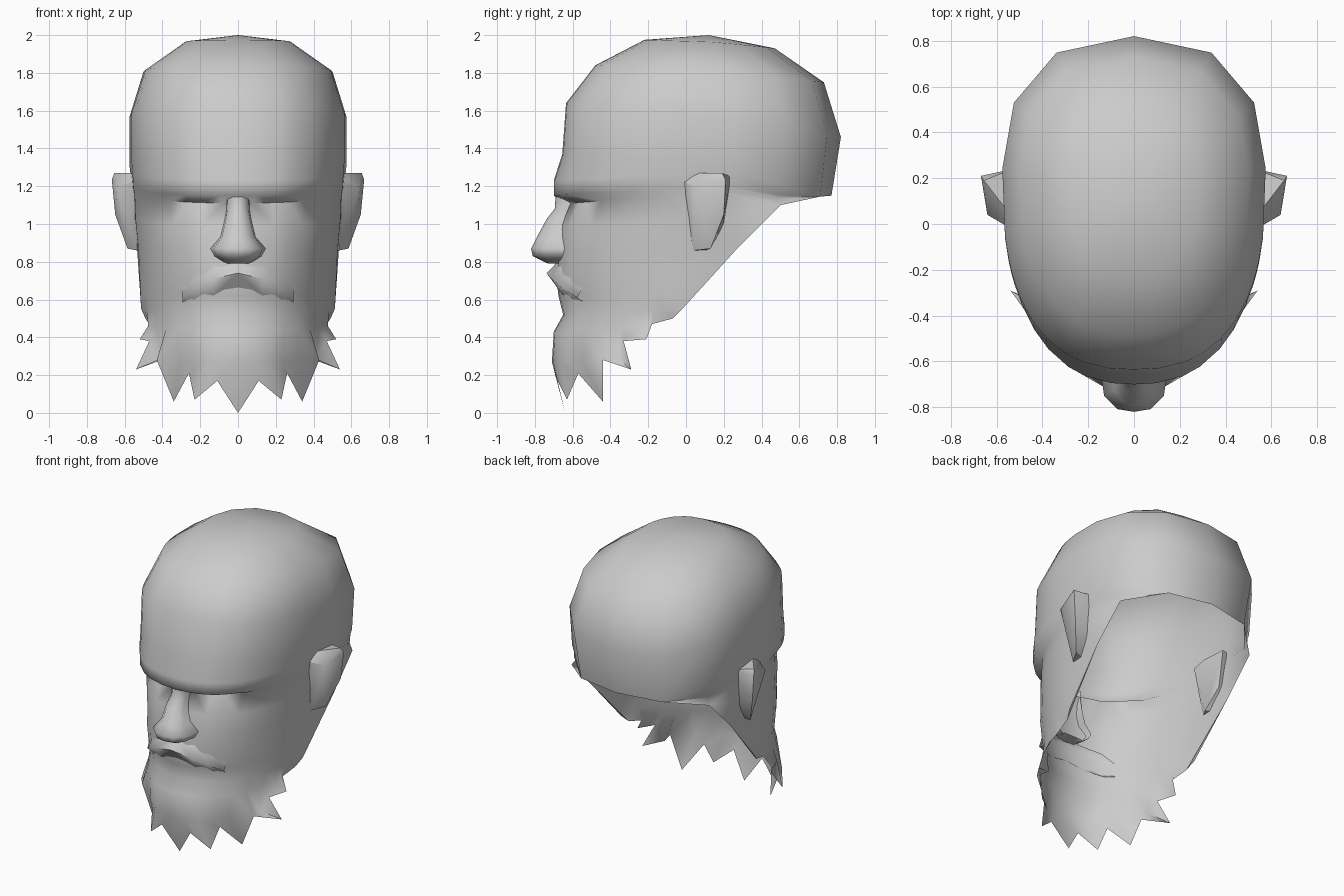
import bpy, bmesh, math

if "Cube" in bpy.data.objects:
    bpy.data.objects.remove(bpy.data.objects["Cube"])

skin = bpy.data.materials.new("stone_grey")
skin.diffuse_color = (0.6, 0.6, 0.6, 1)
skin.use_nodes = True
skin.node_tree.nodes["Principled BSDF"].inputs["Base Color"].default_value = skin.diffuse_color


def make(name, verts, faces, angle=70, hull=False):
    """Right half of a part, mirrored across x = 0 and smooth shaded."""
    bm = bmesh.new()
    vs = [bm.verts.new(v) for v in verts]
    if hull:
        bmesh.ops.convex_hull(bm, input=vs)
    for f in faces:
        bm.faces.new([vs[i] for i in f])
    bmesh.ops.remove_doubles(bm, verts=bm.verts, dist=0.0005)
    me = bpy.data.meshes.new(name)
    bm.to_mesh(me)
    bm.free()
    me.materials.append(skin)
    ob = bpy.data.objects.new(name, me)
    bpy.context.collection.objects.link(ob)
    mod = ob.modifiers.new("mirror", 'MIRROR')
    mod.use_clip = True
    bpy.ops.object.select_all(action='DESELECT')
    ob.select_set(True)
    bpy.context.view_layer.objects.active = ob
    bpy.ops.object.shade_smooth_by_angle(angle=math.radians(angle))
    return ob


def grid(rows):
    """Flatten rows of points and join neighbouring rows with quads."""
    n = len(rows[0])
    verts = [p for r in rows for p in r]
    faces = [(i * n + j, (i + 1) * n + j, (i + 1) * n + j + 1, i * n + j + 1)
             for i in range(len(rows) - 1) for j in range(n - 1)]
    return verts, faces


# Columns around the head: angle from the front, and the open lower rim
# (beard tips and notches, jaw edge, back of skull)
angles = [0, 7, 18, 26, 37, 46, 55, 62, 66, 70, 77, 92, 117, 149, 180]
rim = [(0, -.64, 0), (.11, -.68, .17), (.23, -.63, .07), (.26, -.57, .21),
       (.34, -.44, .06), (.43, -.44, .28), (.54, -.29, .23), (.47, -.33, .38),
       (.52, -.21, .39), (.47, -.18, .47), (.49, -.07, .50), (.535, .28, .88),
       (.53, .5, 1.10), (.31, .71, 1.145), (0, .77, 1.15)]
# Rings from crown to beard: z front, z side, z back, y front, y back, half width, roundness
rings = [(2.0, 2.0, 2.0, .12, .12, 0, 2),
         (1.975, 1.965, 1.93, -.22, .47, .28, 2.3),
         (1.84, 1.81, 1.75, -.48, .73, .50, 2.4),
         (1.64, 1.57, 1.46, -.635, .82, .575, 2.5),
         (1.37, 1.32, 1.15, -.655, .77, .575, 2.5),
         (1.23, 1.27, 1.15, -.70, .77, .57, 2.4),
         (1.15, 1.20, 1.10, -.70, .77, .565, 2.4),
         (1.11, 1.17, 1.10, -.64, .77, .56, 2.2),
         (.99, 1.03, 1.0, -.66, .77, .555, 2.2),
         (.85, .87, .9, -.67, .77, .54, 2.2),
         (.74, .76, .8, -.69, .77, .535, 2.15),
         (.62, .65, .8, -.675, .77, .53, 2.15),
         (.52, .56, .8, -.65, .77, .525, 2.2),
         (.43, .47, .8, -.70, .77, .515, 2.2),
         (.27, .29, .8, -.71, .77, .49, 2.2)]
rows = []
for k, (zf, zs, zb, yf, yb, w, n) in enumerate(rings):
    row = []
    yc = .12 if k < 2 else .2
    for j, a in enumerate(angles):
        s, c = math.sin(math.radians(a)), math.cos(math.radians(a))
        z = zs + ((zf if c > 0 else zb) - zs) * abs(c)
        y = yc + ((yf if c > 0 else yb) - yc) * abs(c) ** (2 / n)
        x = w * abs(s) ** (2 / n) if 0 < j < len(angles) - 1 else 0
        if k == 7 and 1 <= j <= 4:      # eye sockets
            y += .035
        if z < rim[j][2] + .03:
            x, y, z = rim[j]
        row.append((x, y, z))
    rows.append(row)
rows.append(rim)

# Head shell: drop the collapsed cells that lie along the rim
verts, faces = grid(rows)
clean = []
for f in faces:
    keep = []
    for i in f:
        if all(math.dist(verts[i], verts[q]) > .0005 for q in keep):
            keep.append(i)
    if len(keep) > 2:
        clean.append(keep)
make("head_and_beard", verts, clean, 80)

# Nose: z at the ridge, y at the ridge, half width at the base
nose = [(1.15, -.69, .06), (1.08, -.695, .062), (1.03, -.735, .07),
        (.93, -.79, .095), (.87, -.82, .145), (.83, -.812, .125), (.79, -.73, .07)]
rows = [[(0, y, z), (w * .5, y + .012, z), (w * .9, y + .07 if z < 1 else y + .04, z),
         (w * 1.05, -.60, z)] for z, y, w in nose]
rows.append([(0, -.60, .80), (.03, -.60, .80), (.06, -.60, .80), (.07, -.60, .80)])
make("nose", *grid(rows), 75)

# Moustache: x, then (y, z) of the upper, middle and lower edges
stache = [(0, -.67, .81, -.738, .74, -.67, .65), (.13, -.65, .79, -.712, .71, -.65, .62),
          (.23, -.59, .75, -.655, .66, -.58, .58), (.295, -.54, .68, -.575, .61, -.53, .58)]
rows = [[(x, s[e], s[e + 1]) for x, *s in stache] for e in (0, 2, 4)]
make("moustache", *grid(rows), 75)

# Ears: wedge flaring out towards the back
ear = [(.52, -.03, 1.23), (.54, .04, 1.27), (.655, .19, 1.27), (.668, .21, 1.235),
       (.64, .04, 1.20), (.65, .20, 1.05), (.585, .13, .87), (.535, .04, .86),
       (.53, .24, 1.25), (.53, .20, 1.0), (.50, .10, .86)]
make("ear", ear, [], 50, hull=True)
